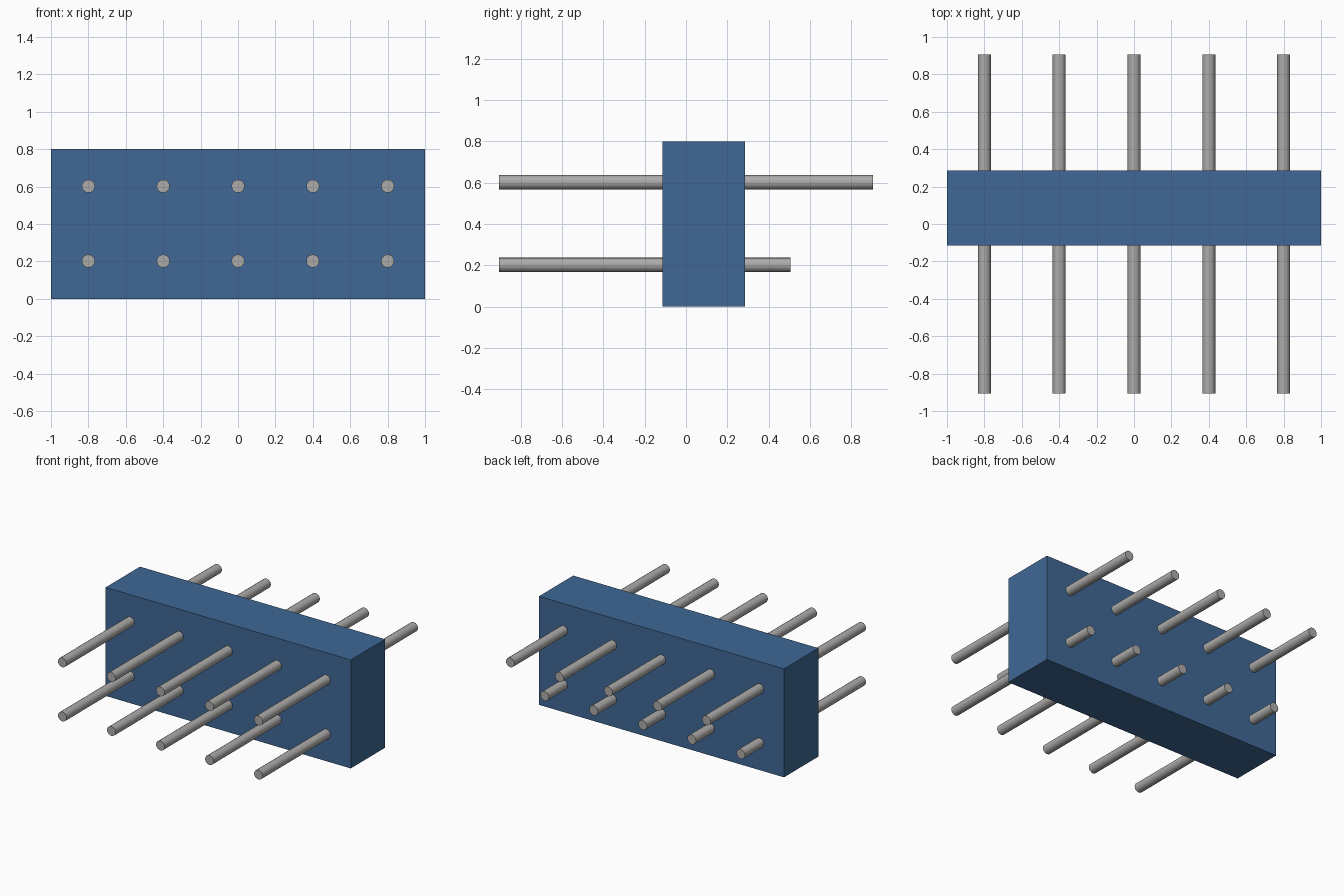
import bpy
import math

cube = bpy.data.objects.get("Cube")
if cube:
    bpy.data.objects.remove(cube, do_unlink=True)


def make_material(name, color):
    mat = bpy.data.materials.new(name)
    mat.use_nodes = True
    mat.diffuse_color = color
    mat.node_tree.nodes["Principled BSDF"].inputs["Base Color"].default_value = color
    return mat


blue = make_material("housing blue", (0.05, 0.14, 0.30, 1))
grey = make_material("pin grey", (0.42, 0.41, 0.40, 1))

# Housing block
y_front, y_back = -0.114, 0.286
bpy.ops.mesh.primitive_cube_add(size=1, location=(0, (y_front + y_back) / 2, 0.4))
housing = bpy.context.object
housing.name = "housing"
housing.scale = (2.0, y_back - y_front, 0.8)
bpy.ops.object.transform_apply(location=False, rotation=False, scale=True)
housing.data.materials.append(blue)


def add_pin(name, x, z, y0, y1):
    """Straight round pin along y, passing through the housing."""
    bpy.ops.mesh.primitive_cylinder_add(
        vertices=16, radius=0.035, depth=y1 - y0,
        location=(x, (y0 + y1) / 2, z), rotation=(math.pi / 2, 0, 0))
    pin = bpy.context.object
    pin.name = name
    pin.data.materials.append(grey)
    bpy.ops.object.shade_smooth_by_angle(angle=math.radians(30))


# Two rows of five pins; the lower row is shorter at the back
for row, z, back in (("lower", 0.202, 0.505), ("upper", 0.602, 0.905)):
    for i in range(5):
        add_pin(f"{row}_pin_{i + 1}", -0.8 + 0.4 * i, z, -0.905, back)
